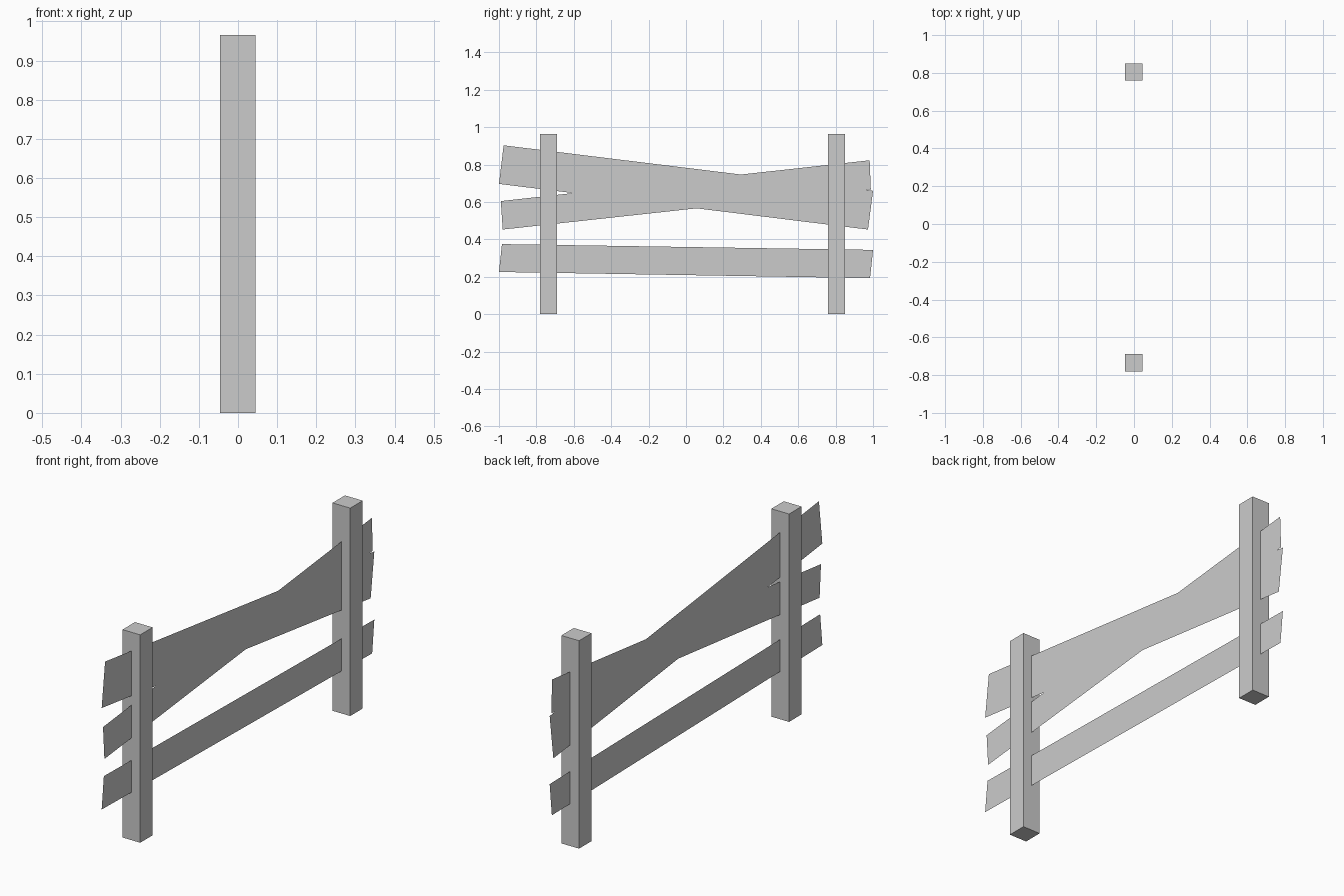
import bpy

if "Cube" in bpy.data.objects:
    bpy.data.objects.remove(bpy.data.objects["Cube"])


def make_object(name, verts, faces):
    mesh = bpy.data.meshes.new(name)
    mesh.from_pydata(verts, [], faces)
    mesh.update()
    obj = bpy.data.objects.new(name, mesh)
    bpy.context.collection.objects.link(obj)
    return obj


# Two square upright posts
POST_W, POST_H = 0.091, 0.965
for name, y in (("near_post", -0.735), ("far_post", 0.805)):
    bpy.ops.mesh.primitive_cube_add(size=1, location=(-0.001, y, POST_H / 2))
    post = bpy.context.object
    post.name = name
    post.scale = (POST_W, POST_W, POST_H)
    bpy.ops.object.transform_apply(location=False, rotation=False, scale=True)

# Flat sheet rails through the post centres, outlined in (y, z)
rails = {
    "upper_crossing_rail": [(-1.0, 0.697), (0.973, 0.453), (1.0, 0.66), (-0.975, 0.903)],
    "lower_crossing_rail": [(-0.98, 0.453), (0.988, 0.668), (0.982, 0.823), (-0.99, 0.605)],
    "bottom_rail": [(-1.0, 0.226), (0.984, 0.193), (1.0, 0.344), (-0.984, 0.375)],
}
for name, outline in rails.items():
    make_object(name, [(0, y, z) for y, z in outline], [(0, 1, 2, 3)])
